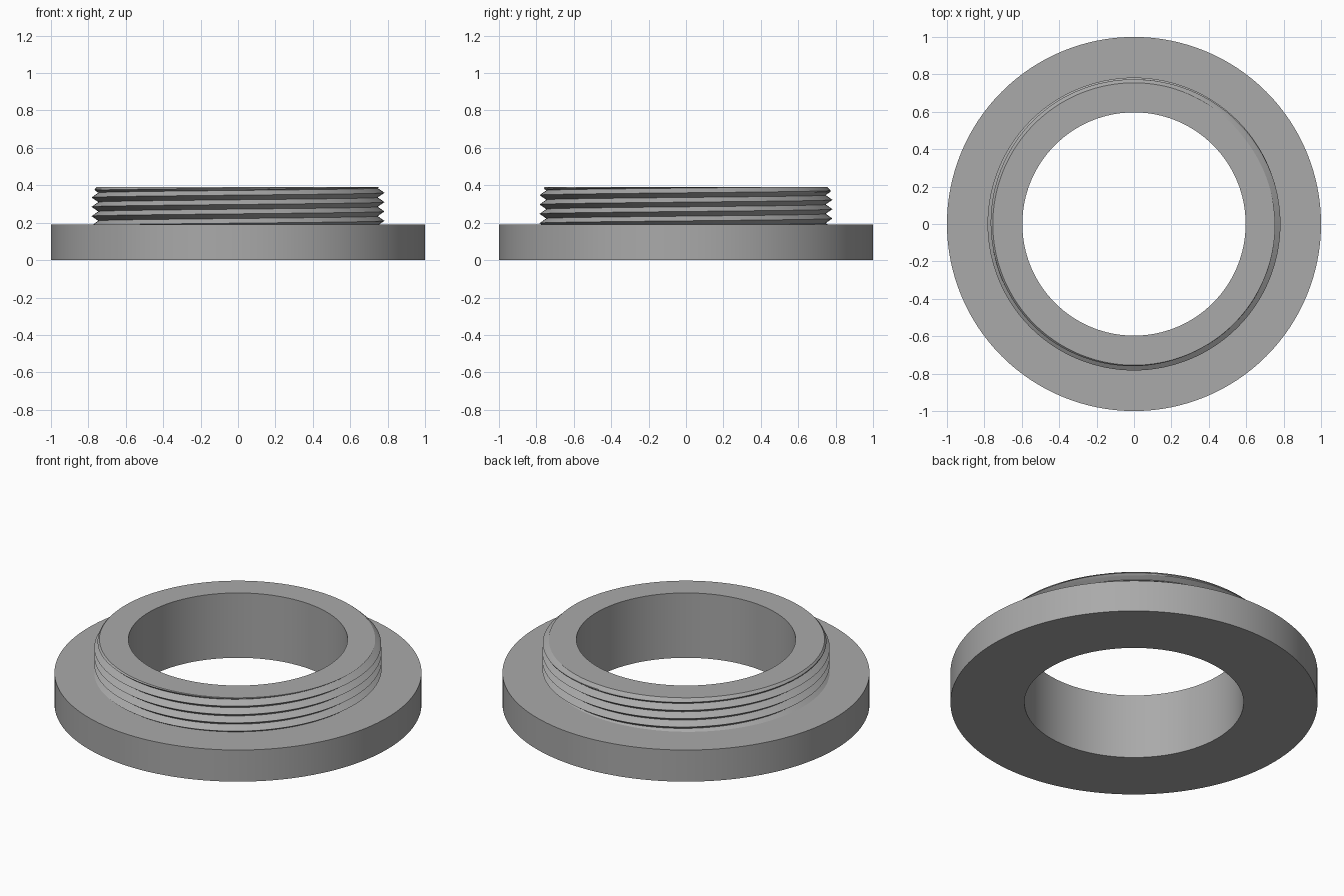
import bpy, bmesh, math

cube = bpy.data.objects.get("Cube")
if cube:
    bpy.data.objects.remove(cube)

SEG = 128
BORE, OUTER = 0.597, 1.0
SHOULDER, TOP = 0.19, 0.39
ROOT, CREST, PITCH = 0.747, 0.783, 0.05
SUB = 8  # profile steps per thread turn

grey = bpy.data.materials.new("plain grey")
grey.use_nodes = True
colour = (0.4, 0.4, 0.4, 1)
grey.diffuse_color = colour
grey.node_tree.nodes["Principled BSDF"].inputs["Base Color"].default_value = colour


def lathe(name, profile_at):
    """Sweep a profile of (radius, z) around z; the profile may vary with angle."""
    bm = bmesh.new()
    columns = []
    for i in range(SEG):
        a = math.tau * i / SEG
        columns.append([bm.verts.new((r * math.cos(a), r * math.sin(a), z))
                        for r, z in profile_at(i / SEG)])
    for i in range(SEG):
        here, there = columns[i], columns[(i + 1) % SEG]
        # The last column meets the first one a full thread turn lower
        shift = SUB if name == "threaded_neck" and i == SEG - 1 else 0
        count = len(here)
        for k in range(count - 1):
            a, b = min(k + shift, count - 1), min(k + 1 + shift, count - 1)
            quad = [here[k], there[a], there[b], here[k + 1]]
            quad = list(dict.fromkeys(quad))
            if len(quad) > 2:
                bm.faces.new(quad)
    bmesh.ops.remove_doubles(bm, verts=bm.verts, dist=1e-5)
    bmesh.ops.dissolve_degenerate(bm, edges=bm.edges, dist=1e-5)
    bmesh.ops.recalc_face_normals(bm, faces=bm.faces)
    mesh = bpy.data.meshes.new(name)
    bm.to_mesh(mesh)
    bm.free()
    mesh.materials.append(grey)
    obj = bpy.data.objects.new(name, mesh)
    bpy.context.collection.objects.link(obj)
    bpy.ops.object.select_all(action="DESELECT")
    obj.select_set(True)
    bpy.context.view_layer.objects.active = obj
    bpy.ops.object.shade_smooth_by_angle(angle=math.radians(25))
    return obj


def thread_profile(turn):
    """Triangular helical thread, clipped at the shoulder and chamfered at the top."""
    start = SHOULDER - 2 * PITCH + 0.02 + turn * PITCH
    points = []
    for k in range(SUB * 8):
        z = min(max(start + k * PITCH / SUB, SHOULDER), TOP)
        phase = ((z - start) / PITCH) % 1
        r = ROOT + (CREST - ROOT) * abs(2 * phase - 1)
        points.append((min(r, 0.755 + TOP - z), z))
    return points


# Flange: underside, rim and shoulder
lathe("flange", lambda turn: [(BORE, 0), (OUTER, 0), (OUTER, SHOULDER), (ROOT - 0.01, SHOULDER)])

# Threaded outside of the neck
lathe("threaded_neck", thread_profile)

# Bore wall and the flat top of the neck
lathe("bore_and_top", lambda turn: [(BORE, 0), (BORE, TOP), (min(thread_profile(turn)[-1][0], 0.755), TOP)])

# Give the open bore shell outward-facing normals: inward on the wall, up on top
mesh = bpy.data.objects["bore_and_top"].data
bm = bmesh.new()
bm.from_mesh(mesh)
for f in bm.faces:
    c = f.calc_center_median()
    if (f.normal.z < -0.5) or (abs(f.normal.z) < 0.5 and f.normal.dot(c) > f.normal.z * c.z):
        f.normal_flip()
bm.to_mesh(mesh)
bm.free()
